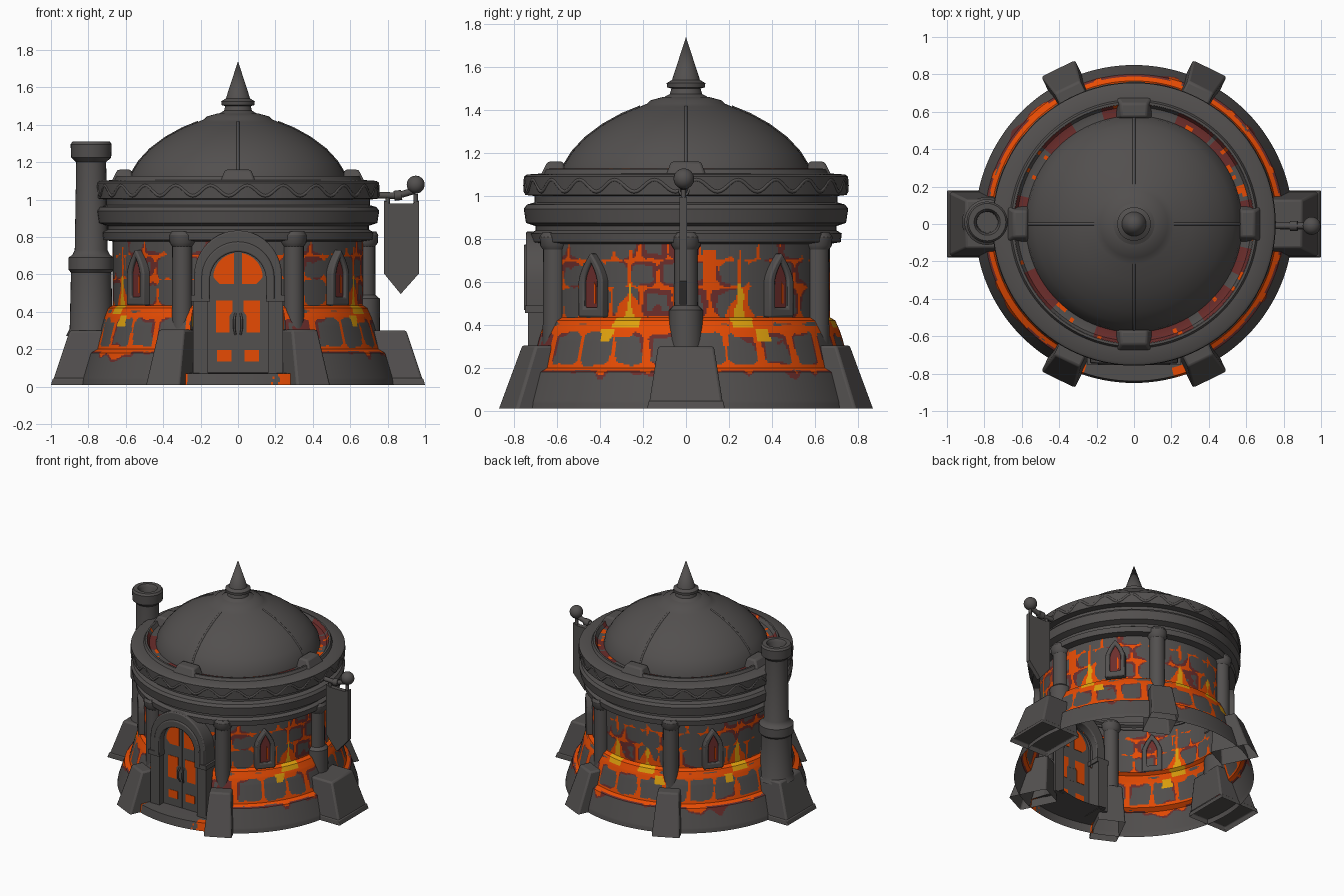
import bpy, bmesh, math
from math import sin, cos, pi, radians, degrees
from mathutils import Vector, Matrix, noise

if "Cube" in bpy.data.objects:
    bpy.data.objects.remove(bpy.data.objects["Cube"])


def material(name, rgb):
    m = bpy.data.materials.new(name)
    m.use_nodes = True
    m.diffuse_color = (*rgb, 1)
    m.node_tree.nodes["Principled BSDF"].inputs["Base Color"].default_value = (*rgb, 1)
    return m


MATS = [material("dark_stone", (0.085, 0.079, 0.077)),
        material("lava_orange", (0.85, 0.075, 0.001)),
        material("ember_red", (0.15, 0.027, 0.025)),
        material("hot_yellow", (0.75, 0.36, 0.004))]
STONE, ORANGE, RED, YELLOW = range(4)


def finish(name, bm, mat=None, turn=0.0, bevel=0.0):
    """Turn a bmesh into a shaded object, spun about the tower axis."""
    me = bpy.data.meshes.new(name)
    bm.transform(Matrix.Rotation(turn, 4, "Z"))
    bm.to_mesh(me)
    bm.free()
    for m in (MATS if mat is None else [MATS[mat]]):
        me.materials.append(m)
    ob = bpy.data.objects.new(name, me)
    bpy.context.collection.objects.link(ob)
    if bevel:
        b = ob.modifiers.new("soft_edges", "BEVEL")
        b.width, b.segments = bevel, 2
    bpy.ops.object.select_all(action="DESELECT")
    ob.select_set(True)
    bpy.context.view_layer.objects.active = ob
    bpy.ops.object.shade_smooth_by_angle(angle=radians(32))


def revolve(name, profile, segs=96, paint=None, start=0.0, end=2 * pi, centre=(0, 0), step=None):
    """Spin an (r, z) profile; paint(angle, z, r) picks a colour, or None for a gap."""
    pts = [Vector(profile[0])]
    for a, b in zip(profile, profile[1:]):
        a, b = Vector(a), Vector(b)
        n = max(1, math.ceil((b - a).length / step)) if step else 1
        pts += [a.lerp(b, k / n) for k in range(1, n + 1)]
    bm = bmesh.new()
    angles = [start + (end - start) * i / segs for i in range(segs + 1)]
    grid = [[bm.verts.new((centre[0] + p.x * cos(a), centre[1] + p.x * sin(a), p.y)) for p in pts]
            for a in angles]
    for i in range(segs):
        for j in range(len(pts) - 1):
            mid = (pts[j] + pts[j + 1]) / 2
            c = paint((angles[i] + angles[i + 1]) / 2, mid.y, mid.x) if paint else STONE
            if c is not None:
                f = bm.faces.new((grid[i][j], grid[i + 1][j], grid[i + 1][j + 1], grid[i][j + 1]))
                f.material_index = c
    bmesh.ops.remove_doubles(bm, verts=bm.verts, dist=1e-5)
    finish(name, bm, None if paint else STONE)


def block(name, low, high, z0, z1, turn=0.0, bevel=0.012):
    """Tapered block without an underside; low and high are (x0, x1, half width)."""
    bm = bmesh.new()
    rings = [[bm.verts.new(p) for p in ((x0, -h, z), (x1, -h, z), (x1, h, z), (x0, h, z))]
             for (x0, x1, h), z in ((low, z0), (high, z1))]
    bm.faces.new(rings[1])
    for k in range(4):
        n = (k + 1) % 4
        bm.faces.new((rings[0][k], rings[0][n], rings[1][n], rings[1][k]))
    finish(name, bm, STONE, turn, bevel)


def arch(half, z0, spring, top, point=False, n=10):
    """Outline of a round or pointed arch, from right foot over to left foot."""
    right = []
    for k in range(n + 1):
        t = k / n * pi / 2
        x = half * (1 - (k / n) ** 1.6) if point else half * cos(t)
        right.append((x, spring + (top - spring) * (k / n if point else sin(t))))
    return [(half, z0)] + right + [(-x, z) for x, z in right[-2::-1]] + [(-half, z0)]


def plate(name, outline, y0, y1, mat, turn=0.0):
    """Extruded flat shape facing -y."""
    bm = bmesh.new()
    f = bm.faces.new([bm.verts.new((x, y1, z)) for x, z in outline])
    new = bmesh.ops.extrude_face_region(bm, geom=[f])["geom"]
    bmesh.ops.translate(bm, vec=(0, y0 - y1, 0), verts=[v for v in new if isinstance(v, bmesh.types.BMVert)])
    bmesh.ops.recalc_face_normals(bm, faces=bm.faces)
    finish(name, bm, mat, turn)


def frame(name, outer, inner, y0, y1, turn=0.0, closed=True):
    """Solid border between two outlines."""
    bm = bmesh.new()
    loops = [[bm.verts.new((x, y, z)) for x, z in o]
             for o, y in ((outer, y1), (outer, y0), (inner, y0), (inner, y1))]
    n = len(outer)
    for k in range(n if closed else n - 1):
        m = (k + 1) % n
        for a, b in zip(loops, loops[1:] + loops[:1]):
            bm.faces.new((a[k], a[m], b[m], b[k]))
    bmesh.ops.recalc_face_normals(bm, faces=bm.faces)
    finish(name, bm, STONE, turn, 0.008)


def tube(name, pts, radius, closed=False):
    cu = bpy.data.curves.new(name, "CURVE")
    cu.dimensions, cu.bevel_depth, cu.bevel_resolution = "3D", radius, 2
    cu.use_fill_caps = True
    sp = cu.splines.new("POLY")
    sp.points.add(len(pts) - 1)
    for p, q in zip(sp.points, pts):
        p.co = (*q, 1)
    sp.use_cyclic_u = closed
    cu.materials.append(MATS[STONE])
    bpy.context.collection.objects.link(bpy.data.objects.new(name, cu))


# Masonry shell: stones in courses, with lava in the joints
COURSES = [0.2, 0.375, 0.43, 0.575, 0.7, 0.82]
STREAKS = [22, -23, 158, -157, 79, 101]
POOLS = [30, -31, 150, -149, 110]


def masonry(a, z, r):
    deg = (degrees(a) + 180) % 360 - 180
    x = r * cos(a)
    doorway = abs(x) < 0.15 and z < 0.57 + math.sqrt(max(0, 0.0225 - x * x))
    if sin(a) < 0 and (doorway or (abs(deg + 90) < 20 and z < 0.43)):
        return None
    p = Vector((x, r * sin(a), z))
    n, n2 = noise.noise(p * 14), noise.noise(p * 5 + Vector((3, 7, 1)))
    if z < 0.187:
        drip = 0.187 - z - 0.09 * max(0, noise.noise(p * Vector((11, 11, 2))) - 0.05)
        return STONE if drip > 0.006 else (RED if n2 > 0.1 or drip > -0.008 else ORANGE)
    # glowing streaks that pool on the ledge at the foot of the wall
    gap, pool = (min(abs(deg - h) for h in group) * pi / 180 * r + 0.02 * n for group in (STREAKS, POOLS))
    if (0.388 < z < 0.435 and gap < 0.058) or (0.43 < z < 0.59 and gap < 0.022 - 0.11 * (z - 0.43)):
        return YELLOW
    if 0.325 < z < 0.38 and pool < 0.033:
        return YELLOW
    if 0.345 < z < 0.75 and gap < max(0.007, 0.09 - 0.6 * abs(z - 0.42)):
        return ORANGE
    if 7 < deg < 12 and 0.585 < z < 0.745:
        return ORANGE
    row = sum(z > c for c in COURSES) - 1
    width = 14 if row < 3 else 12
    u = (deg / width + 0.5 * (row % 2) + 0.13 * row + 0.15 * n2) % 1
    joint = min(u, 1 - u) * radians(width) * r
    ledge = min(abs(z - c) for c in COURSES)
    d = 0.04 - math.hypot(max(0, 0.04 - joint), max(0, 0.04 - ledge)) + 0.014 * n
    w = max(0.001, 0.016 - 0.042 * (z - 0.25)) + 0.011 * n2 + (0.017 if row == 1 else 0)
    if d < w:
        return ORANGE
    return RED if n2 > 0.08 and d < w + 0.06 * n2 else STONE


revolve("masonry_shell", [(0.85, 0.01), (0.845, 0.04), (0.8, 0.18), (0.765, 0.2), (0.73, 0.33),
                          (0.715, 0.375), (0.695, 0.42), (0.67, 0.435), (0.67, 0.8)],
        segs=480, paint=masonry, step=0.0075)


def porch(a, z, r):
    side = degrees(a) + 90 + 4 * noise.noise(Vector((a * 30, z * 30, 0)))
    return ORANGE if r > 0.79 and (side > 14 or side < -18) else STONE


revolve("porch_floor", [(0.85, 0.01), (0.84, 0.07), (0.78, 0.072), (0.58, 0.075)], 60, porch,
        radians(-110), radians(-70), step=0.02)

# Cornice, parapet and glowing gutter
revolve("cornice", [(0.66, 0.775), (0.72, 0.785), (0.725, 0.825), (0.7, 0.84), (0.7, 0.86), (0.745, 0.875),
                    (0.755, 0.94), (0.74, 0.96), (0.705, 0.97), (0.705, 1.0), (0.75, 1.005), (0.755, 1.09),
                    (0.74, 1.1), (0.665, 1.105), (0.655, 1.125), (0.64, 1.125)])


def embers(a, z, r):
    n = noise.noise(Vector((cos(a) * 4, sin(a) * 4, 2)))
    spot = noise.noise(Vector((cos(a) * 12, sin(a) * 12, r * 20)))
    return ORANGE if spot > 0.4 else (RED if n > -0.08 else STONE)


revolve("ember_gutter", [(0.642, 1.127), (0.625, 1.1), (0.6, 1.095), (0.56, 1.1)], 180, embers)
tube("parapet_wave", [(0.748 * cos(a), 0.748 * sin(a), 1.048 + 0.028 * sin(24 * a))
                      for a in (2 * pi * k / 288 for k in range(288))], 0.0095, True)

# Dome with ribs, collar and spire
DOME = [(0.58, 1.09), (0.57, 1.14), (0.53, 1.205), (0.47, 1.27), (0.39, 1.33), (0.3, 1.38), (0.215, 1.415)]
revolve("dome", DOME + [(0.18, 1.43), (0.165, 1.445), (0.11, 1.46)])
revolve("spire", [(0.12, 1.45), (0.075, 1.475), (0.068, 1.5), (0.088, 1.505), (0.09, 1.525), (0.065, 1.54),
                  (0.0, 1.74)], 32)
for k in range(4):
    a = k * pi / 2
    tube("dome_rib", [((r - 0.003) * cos(a), (r - 0.003) * sin(a), z - 0.002) for r, z in DOME], 0.0085)
    block("parapet_block", (0.56, 0.68, 0.095), (0.57, 0.645, 0.07), 1.09, 1.16, a)

# Buttresses and wall columns
SHAFT = [(0.056, 0.29), (0.054, 0.75), (0.068, 0.77), (0.07, 0.81), (0.058, 0.83)]
for deg in (0, 64, 116, 180, 244, 296):
    a = radians(deg)
    if deg % 180 == 0:
        block("side_buttress_foot", (0.66, 1.0, 0.18), (0.66, 0.99, 0.175), 0.01, 0.045, a, 0.006)
        block("side_buttress", (0.66, 0.985, 0.17), (0.66, 0.9, 0.13), 0.045, 0.3, a)
    else:
        block("buttress", (0.64, 0.925, 0.1), (0.64, 0.815, 0.077), 0.01, 0.305, a)
    c = (0.68 * cos(a), 0.68 * sin(a))
    if deg != 180:
        revolve("wall_column", SHAFT, 20, centre=c)
    if deg == 0:
        revolve("column_base", [(0.08, 0.28), (0.078, 0.47), (0.056, 0.49)], 20, centre=c)

# Chimney
revolve("chimney", [(0.135, 0.27), (0.115, 0.31), (0.108, 0.61), (0.122, 0.625), (0.122, 0.69), (0.1, 0.705),
                    (0.088, 0.73), (0.08, 1.2), (0.107, 1.225), (0.11, 1.295), (0.1, 1.31), (0.07, 1.31),
                    (0.058, 1.29), (0.055, 1.15), (0.0, 1.15)], 32, centre=(-0.785, 0.01))

# Pointed windows
for deg in (39, -39, 141, -141):
    t = radians(deg + 90)
    inner = arch(0.038, 0.48, 0.6, 0.69, True)
    frame("window_frame", arch(0.072, 0.435, 0.6, 0.735, True), inner, -0.71, -0.655, t)
    plate("window_pane", inner, -0.692, -0.684, RED, t)
    plate("window_glow", [(0.012, 0.5), (0.022, 0.5), (0.022, 0.58), (0.012, 0.6)], -0.695, -0.691, ORANGE, t)

# Door, surround and glowing panels
plate("door_leaves", arch(0.16, 0.075, 0.57, 0.73), -0.69, -0.687, STONE)
frame("door_arch", arch(0.235, 0.47, 0.59, 0.835), arch(0.16, 0.47, 0.57, 0.73), -0.745, -0.6, closed=False)
frame("door_trim", arch(0.195, 0.47, 0.58, 0.775), arch(0.15, 0.47, 0.57, 0.72), -0.755, -0.69, closed=False)
for s in (-1, 1):
    def rect(x0, x1, z0, z1):
        return [(s * x0, z0), (s * x1, z0), (s * x1, z1), (s * x0, z1)]
    plate("door_jamb", rect(0.16, 0.24, 0.07, 0.46), -0.735, -0.58, STONE)
    plate("door_impost", rect(0.15, 0.25, 0.455, 0.49), -0.75, -0.58, STONE)
    quarter = [(s * x, z) for x, z in arch(0.132, 0.55, 0.585, 0.715)[1:10]]
    plate("door_upper_glow", [(s * 0.022, 0.55), (s * 0.1, 0.55)] + quarter + [(s * 0.022, 0.715)],
          -0.693, -0.684, ORANGE)
    plate("door_middle_glow", [(s * 0.045, 0.29)] + rect(0.03, 0.118, 0.29, 0.46)[1:]
          + [(s * 0.03, 0.4), (s * 0.045, 0.38)], -0.693, -0.684, ORANGE)
    plate("door_lower_glow", rect(0.035, 0.112, 0.135, 0.195), -0.693, -0.684, ORANGE)
    tube("door_handle", [(s * 0.014, -0.69, 0.28), (s * 0.02, -0.71, 0.31), (s * 0.02, -0.71, 0.36),
                         (s * 0.014, -0.69, 0.39)], 0.006)
plate("door_seam", [(-0.007, 0.08), (0.007, 0.08), (0.007, 0.72), (-0.007, 0.72)], -0.697, -0.689, STONE)

# Banner on a pole
tube("banner_pole", [(0.72, -0.01, 1.025), (0.85, -0.01, 1.02), (0.95, -0.01, 1.05)], 0.018)
tube("pole_collar", [(0.835, -0.01, 1.02), (0.875, -0.01, 1.025)], 0.027)
bm = bmesh.new()
bmesh.ops.create_uvsphere(bm, u_segments=24, v_segments=14, radius=0.048,
                          matrix=Matrix.Translation((0.95, -0.01, 1.08)))
finish("pole_ball", bm, STONE)
plate("banner", [(0.78, 0.605), (0.87, 0.495), (0.968, 0.605), (0.968, 0.995), (0.935, 0.98),
                 (0.81, 0.98), (0.78, 0.995)], -0.03, 0.004, STONE)
for x in (0.8, 0.95):
    tube("banner_ring", [(x, -0.012, 0.97), (x, -0.012, 1.03)], 0.012)
